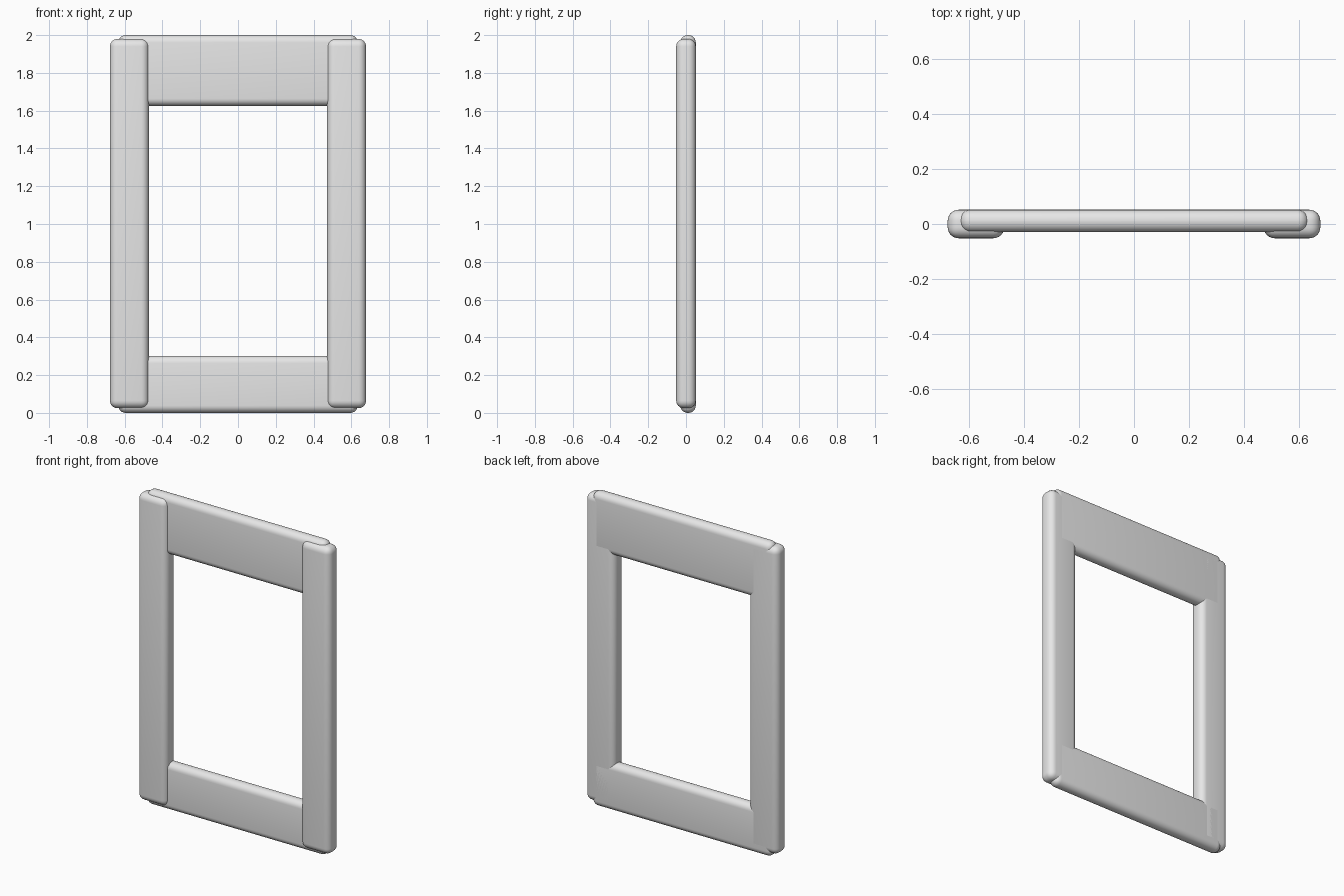
import bpy
from math import radians

cube = bpy.data.objects.get("Cube")
if cube:
    bpy.data.objects.remove(cube, do_unlink=True)

# Single light grey finish
grey = bpy.data.materials.new("light_grey")
grey.use_nodes = True
color = (0.8, 0.8, 0.8, 1)
grey.diffuse_color = color
grey.node_tree.nodes["Principled BSDF"].inputs["Base Color"].default_value = color


def rounded_board(name, low, high, radius):
    """Box between two corners with rounded edges."""
    center = [(a + b) / 2 for a, b in zip(low, high)]
    bpy.ops.mesh.primitive_cube_add(size=1, location=center)
    board = bpy.context.object
    board.name = name
    board.scale = [b - a for a, b in zip(low, high)]
    bpy.ops.object.transform_apply(location=False, rotation=False, scale=True)
    bevel = board.modifiers.new("rounded_edges", 'BEVEL')
    bevel.width = radius
    bevel.segments = 6
    bpy.ops.object.modifier_apply(modifier=bevel.name)
    board.data.materials.append(grey)
    bpy.ops.object.shade_smooth_by_angle(angle=radians(30))
    return board


BACK = 0.052

# Upright posts, proud of the rails at the front
for name, side in (("left_post", 1), ("right_post", -1)):
    xs = sorted((side * 0.472, side * 0.678))
    rounded_board(name, (xs[0], -BACK, 0.025), (xs[1], BACK, 1.98), 0.04)

# Cross rails, flush with the posts at the back
for name, bottom, top in (("top_rail", 1.625, 2.0), ("bottom_rail", 0.0, 0.302)):
    rounded_board(name, (-0.634, -0.03, bottom), (0.634, BACK, top), 0.039)
